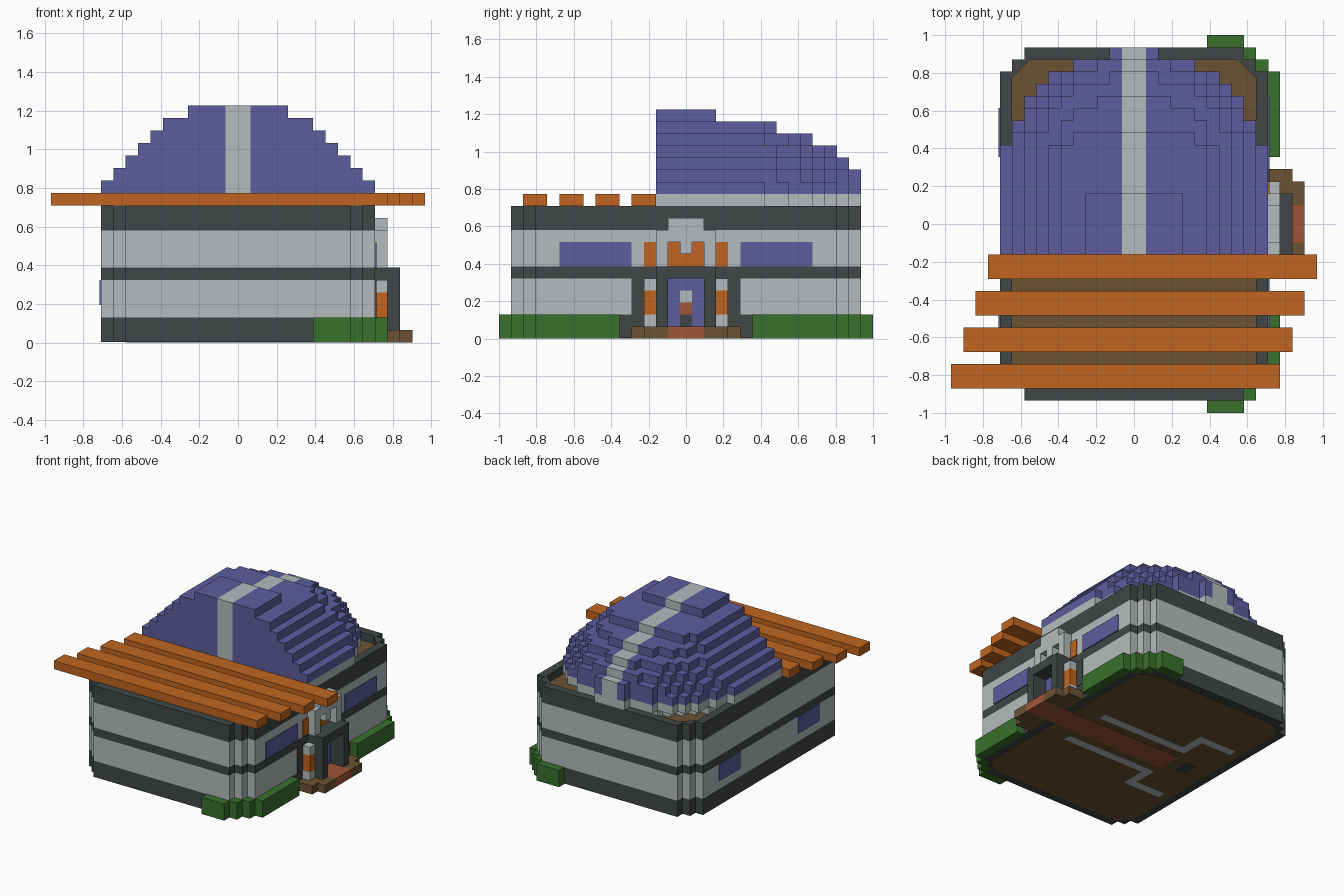
import bpy, bmesh

cube = bpy.data.objects.get("Cube")
if cube:
    bpy.data.objects.remove(cube, do_unlink=True)

U = 2 / 31      # one block
T = 0.1         # thickness of painted plates, in blocks

COLOURS = {
    "slate": (0.052, 0.061, 0.061),
    "pale_stone": (0.46, 0.50, 0.51),
    "blue": (0.109, 0.109, 0.342),
    "orange": (0.527, 0.130, 0.014),
    "brown": (0.147, 0.084, 0.034),
    "green": (0.041, 0.162, 0.026),
    "brick_red": (0.352, 0.091, 0.038),
}
MATS = {}
for mat_name, rgb in COLOURS.items():
    m = bpy.data.materials.new(mat_name)
    m.use_nodes = True
    m.diffuse_color = (*rgb, 1)
    m.node_tree.nodes["Principled BSDF"].inputs["Base Color"].default_value = (*rgb, 1)
    MATS[mat_name] = m


def rect(x0, x1, y0, y1):
    return [(x0, y0), (x1, y0), (x1, y1), (x0, y1)]


def four_way(quarter):
    """Mirror a quarter outline in x and y."""
    half = quarter + [(-x, y) for x, y in reversed(quarter)]
    return half + [(-x, -y) for x, y in half]


def add_prism(bm, loops, z0, z1, index):
    """Extrude an outline, with optional holes, between two heights."""
    caps = ([], [])
    faces = []
    for loop in loops:
        rings = [[bm.verts.new((x * U, y * U, z * U)) for x, y in loop] for z in (z0, z1)]
        n = len(loop)
        for i in range(n):
            k = (i + 1) % n
            faces.append(bm.faces.new((rings[0][i], rings[0][k], rings[1][k], rings[1][i])))
        for cap, ring in zip(caps, rings):
            cap += [bm.edges.get((ring[i], ring[(i + 1) % n])) for i in range(n)]
    for cap in caps:
        filled = bmesh.ops.triangle_fill(bm, edges=cap, use_beauty=True)["geom"]
        faces += [f for f in filled if isinstance(f, bmesh.types.BMFace)]
    for f in faces:
        f.material_index = index


def part(name, pieces, stripe=None):
    """Pieces are (outline or list of outlines, bottom, top, colour)."""
    bm = bmesh.new()
    used = []
    for outline, z0, z1, colour in pieces:
        if colour not in used:
            used.append(colour)
        loops = outline if isinstance(outline[0], list) else [outline]
        add_prism(bm, loops, z0, z1, used.index(colour))
    if stripe:
        for side in (-1, 1):
            bmesh.ops.bisect_plane(bm, geom=bm.verts[:] + bm.edges[:] + bm.faces[:],
                                   plane_co=(side * U, 0, 0), plane_no=(1, 0, 0))
        for f in bm.faces:
            if abs(f.calc_center_median().x) < U:
                f.material_index = used.index(stripe)
    bmesh.ops.recalc_face_normals(bm, faces=bm.faces[:])
    mesh = bpy.data.meshes.new(name)
    bm.to_mesh(mesh)
    bm.free()
    for colour in used:
        mesh.materials.append(MATS[colour])
    obj = bpy.data.objects.new(name, mesh)
    bpy.context.collection.objects.link(obj)


# Banded walls with stepped corners, and a rim around the sunken roof
corner = [(11, 12.5), (10, 12.5), (10, 13.5), (9, 13.5), (9, 14.5)]
body = four_way(corner)
inner = four_way([(10, 12), (8.5, 13.5)])
part("walls", [
    (body, 0.06, 2, "slate"),
    (body, 2, 5, "pale_stone"),
    (body, 5, 6, "slate"),
    (body, 6, 9, "pale_stone"),
    (body, 9, 10, "slate"),
    ([body, inner], 10, 11, "slate"),
])
part("roof_floor", [(inner, 9.9, 10.05, "brown")])

# Underside with its inlaid paths
part("ground_floor", [(inner, 0.03, 0.12, "brown")])
inlay = [(rect(-5, 11, -1.5, 1.5), 0, 0.1, "brick_red"),
         (rect(-8, -6.5, -1, 1), 0, 0.1, "slate")]
for s in (-1, 1):
    inlay += [(rect(-5, 7, s * 2.5, s * 3.5), 0, 0.1, "pale_stone"),
              (rect(-5, -4, s * 3.5, s * 6.5), 0, 0.1, "pale_stone"),
              (rect(-9, -5, s * 5.5, s * 6.5), 0, 0.1, "pale_stone")]
part("floor_inlay", inlay)


# Stepped half dome
def dome_layer(a, b, n, widest):
    right = []
    for j in range(17):
        w = sum(((i + 0.5) / a) ** n + (j / b) ** n <= 1 for i in range(widest))
        if not right:
            right.append((w, -2.5))
        last = right[-1][0]
        if w != last:
            right.append((last, j - 0.5))
            if w == 0:
                break
            right.append((w, j - 0.5))
    return right + [(-x, y) for x, y in reversed(right)]


base = dome_layer(12, 14.3, 2, 11)
layers = [(dome_layer(11, 13.3, 2, 9), 10, 11, "pale_stone"),
          (base, 11, 12, "pale_stone"), (base, 12, 13, "blue")]
steps = [(10.8, 14.3, 2.1, 10), (9.8, 13.4, 2.2, 9), (8.7, 12.25, 2.4, 8),
         (7.6, 10.6, 2.5, 7), (6.7, 7.9, 3, 6), (4, 2.5, 8, 4)]
for level, step in enumerate(steps, 13):
    layers.append((dome_layer(*step), level, level + 1, "blue"))
part("dome", layers, stripe="pale_stone")

# Staggered roof beams
for k in range(4):
    y = -2.5 - 3 * k
    part(f"roof_beam_{k + 1}", [(rect(-12 - k, 15 - k, y - 2, y), 11, 12, "orange")])

# Hedges wrapping the two corners on the entrance side
hedge = ([(11, 5.5)] + [(x + 1, y) for x, y in [(11, 5.5), (11, 12.5)]]
         + [(11, 12.5), (11, 13.5), (10, 13.5), (10, 14.5), (9, 14.5), (9, 15.5), (6, 15.5), (6, 14.5)]
         + list(reversed(corner)))
# drop the doubled corner points where the hedge meets the wall
hedge = [(11, 5.5), (12, 5.5), (12, 12.5), (11.02, 12.5), (11.02, 13.5), (10.02, 13.5),
         (10.02, 14.5), (9.02, 14.5), (9.02, 15.5), (6, 15.5), (6, 14.4)] + [
         (8.9, 14.4), (8.9, 13.4), (9.9, 13.4), (9.9, 12.4), (10.9, 12.4), (10.9, 5.5)]
for s, label in ((-1, "front"), (1, "back")):
    part(f"hedge_{label}", [([(x, s * y) for x, y in hedge], 0, 2, "green")])

# Entrance step
step = [(rect(11, 14, -1.5, 1.5), 0, 1, "brick_red")]
for s in (-1, 1):
    step.append(([(11, s * 1.5), (14, s * 1.5), (14, s * 3.5), (13, s * 3.5),
                  (13, s * 4.5), (11, s * 4.5)], 0, 1, "brown"))
part("entrance_step", step)

# Painted plates on the long walls: windows, entrance surround, side accents
plates = [(rect(11, 11 + T, -4.5, 4.5), 2, 5, "slate")]
for s in (-1, 1):
    plates += [(rect(11, 11 + T, s * 4.5, s * 10.5), 6, 8, "blue"),
               (rect(11, 11 + T, s * 2.5, s * 3.5), 6, 8, "orange"),
               (rect(-11 - T, -11, s * 5.5, s * 9.5), 3, 5, "blue")]
part("wall_plates", plates)

# Porch frame, door and side pillars
porch = [(rect(11, 13, -2.5, 2.5), 5, 6, "slate")]
pillars = []
for s in (-1, 1):
    porch.append((rect(11, 13, s * 1.5, s * 2.5), 1, 5, "slate"))
    pillar = rect(11, 12, s * 2.5, s * 3.5)
    pillars += [(pillar, 1, 2, "pale_stone"), (pillar, 2, 4, "orange"),
                (pillar, 4, 5, "pale_stone")]
part("porch_frame", porch)
part("side_pillars", pillars)
part("door", [(rect(11, 11.2, -1.5, 1.5), 1, 5, "blue")])
panel = rect(11.2, 11.2 + T, -0.5, 0.5)
part("door_panel", [(panel, 1, 2, "slate"), (panel, 2, 3, "brick_red"),
                    (panel, 3, 4, "pale_stone")])

# Pediment with an open niche over the porch
pediment = [(rect(11, 12, -2.5, 2.5), 8, 9, "pale_stone"),
            (rect(11, 12, -1.5, 1.5), 9, 10, "pale_stone"),
            (rect(11, 12, -0.5, 0.5), 7, 8, "pale_stone")]
for s in (-1, 1):
    pediment.append((rect(11, 12, s * 1.5, s * 2.5), 6, 8, "pale_stone"))
part("pediment", pediment)
part("niche_back", [(rect(11, 11 + T, -1.5, 1.5), 6, 8, "orange")])
